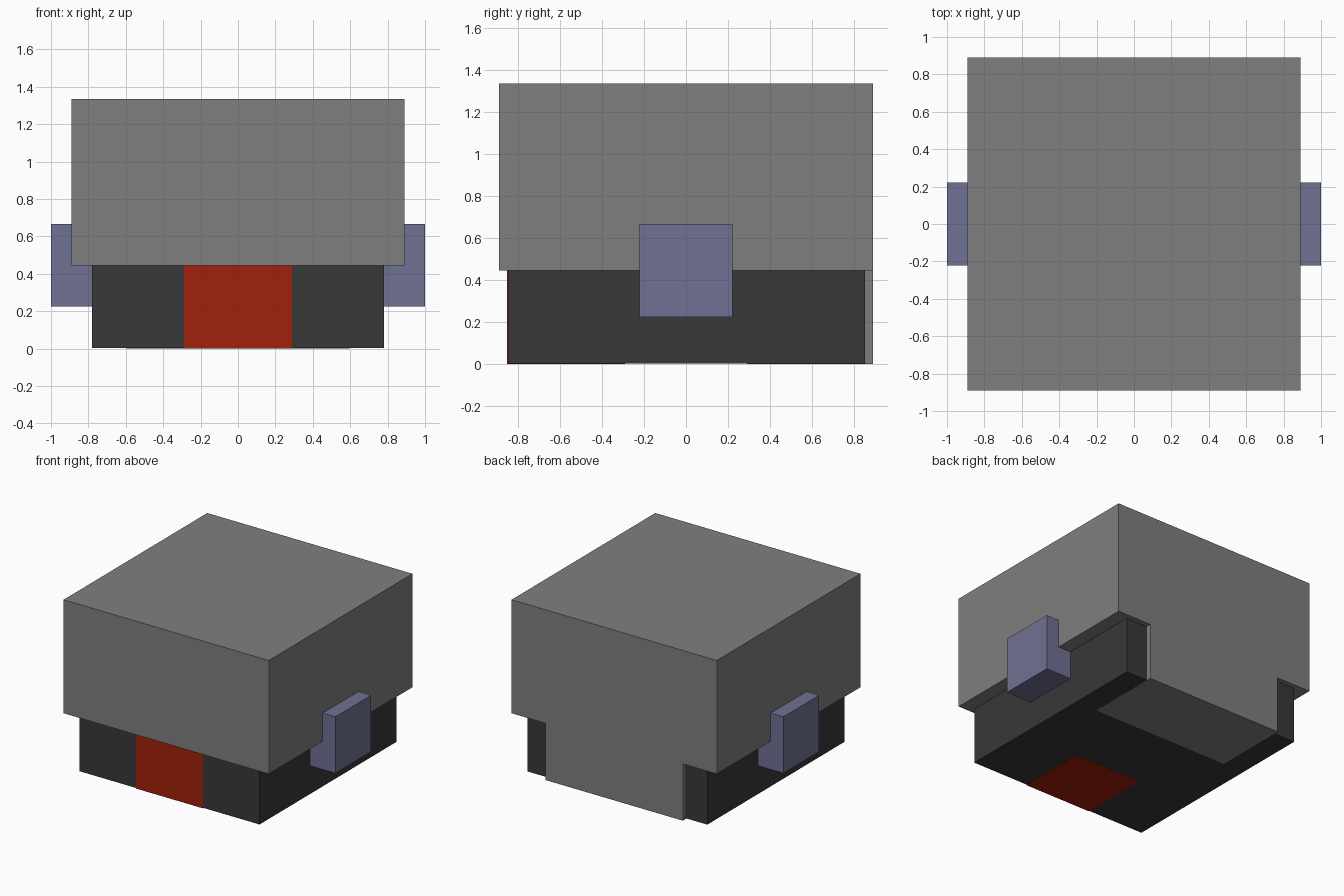
import bpy
import bmesh

default = bpy.data.objects.get("Cube")
if default:
    bpy.data.objects.remove(default, do_unlink=True)


def material(name, color):
    mat = bpy.data.materials.new(name)
    mat.use_nodes = True
    mat.diffuse_color = (*color, 1)
    mat.node_tree.nodes["Principled BSDF"].inputs["Base Color"].default_value = (*color, 1)
    return mat


def box(name, low, high, mat):
    """Axis-aligned box between two opposite corners."""
    bm = bmesh.new()
    bmesh.ops.create_cube(bm, size=1)
    for v in bm.verts:
        v.co = [lo if c < 0 else hi for c, lo, hi in zip(v.co, low, high)]
    mesh = bpy.data.meshes.new(name)
    bm.to_mesh(mesh)
    bm.free()
    mesh.materials.append(mat)
    obj = bpy.data.objects.new(name, mesh)
    bpy.context.collection.objects.link(obj)
    return obj


grey = material("mid grey", (0.212, 0.212, 0.212))
dark = material("dark grey", (0.0395, 0.0395, 0.0395))
blue = material("slate blue", (0.159, 0.165, 0.296))
red = material("deep red", (0.352, 0.015, 0.0033))

RIM = 0.445   # height where the upper block starts
W = 0.89      # half width of the upper block
LIP = 0.003   # how far inlaid blocks stand proud of the base

# Large upper block and the rear block that drops to the ground
box("upper_block", (-W, -W, RIM), (W, W, 1.335), grey)
box("rear_block", (-0.595, 0.29, 0), (0.595, W, RIM), grey)

# Recessed dark base
box("base", (-0.78, -0.85 + LIP, LIP), (0.78, 0.85, RIM), dark)

# Red block set flush into the front of the base
box("front_panel", (-0.29, -0.85, 0), (0.29, -0.29, RIM), red)

# Side blocks, one on each side
for side, x0, x1 in (("left", 0.77, 1), ("right", -1, -0.77)):
    box(side + "_side_block", (x0, -0.222, 0.225), (x1, 0.222, 0.667), blue)
